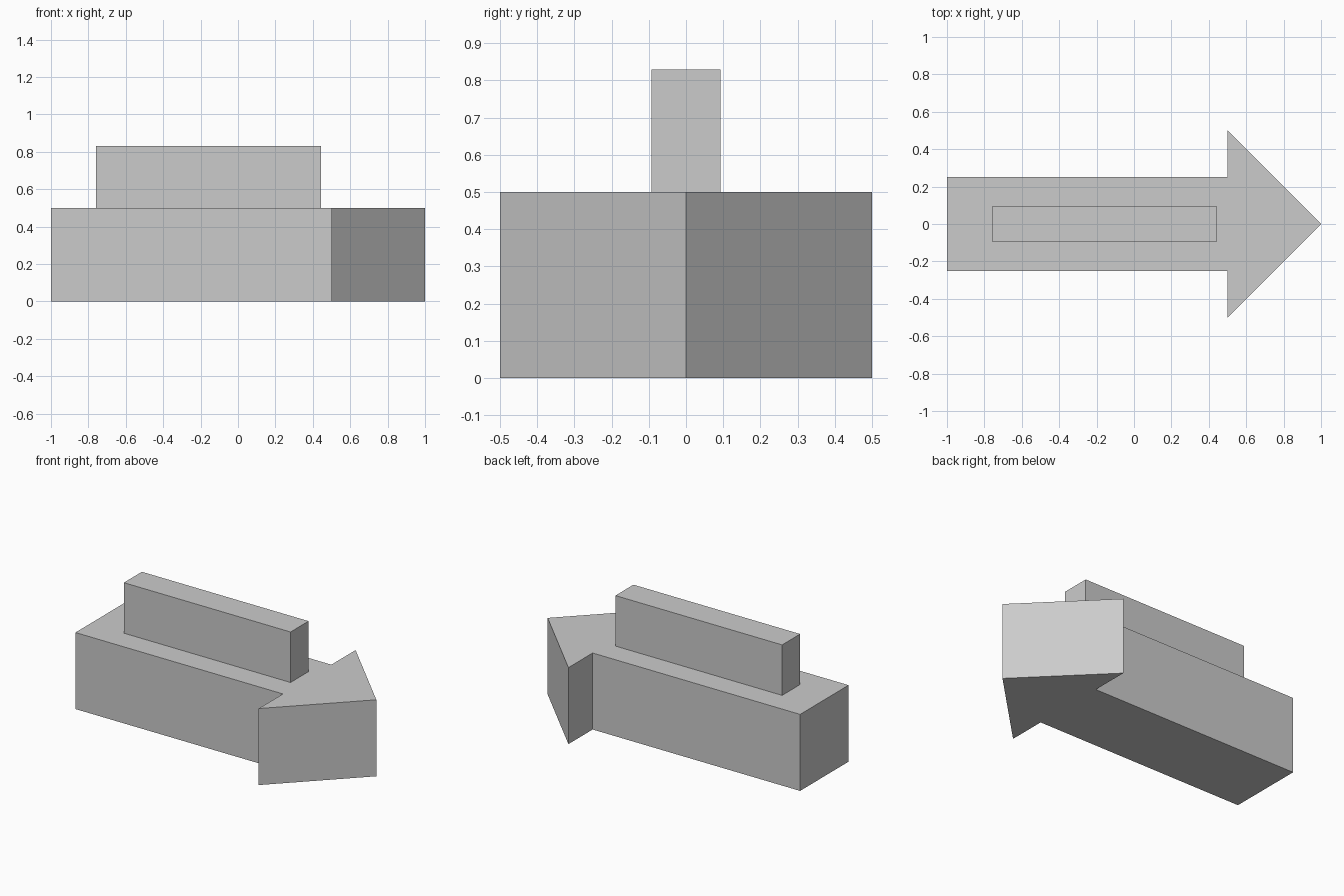
import bpy
import bmesh

default = bpy.data.objects.get("Cube")
if default:
    bpy.data.objects.remove(default, do_unlink=True)

# Single plain grey material
GREY = (0.6, 0.6, 0.6, 1.0)
grey = bpy.data.materials.new("plain_grey")
grey.use_nodes = True
grey.diffuse_color = GREY
for node in grey.node_tree.nodes:
    if node.type == 'BSDF_PRINCIPLED':
        node.inputs["Base Color"].default_value = GREY


def extrude_outline(name, outline, bottom, top):
    """Extrude a counter-clockwise xy outline upwards into a solid."""
    bm = bmesh.new()
    base = bm.faces.new([bm.verts.new((x, y, bottom)) for x, y in outline])
    result = bmesh.ops.extrude_face_region(bm, geom=[base], use_keep_orig=True)
    raised = [v for v in result["geom"] if isinstance(v, bmesh.types.BMVert)]
    bmesh.ops.translate(bm, verts=raised, vec=(0, 0, top - bottom))
    bmesh.ops.recalc_face_normals(bm, faces=bm.faces)
    mesh = bpy.data.meshes.new(name)
    bm.to_mesh(mesh)
    bm.free()
    mesh.materials.append(grey)
    obj = bpy.data.objects.new(name, mesh)
    bpy.context.collection.objects.link(obj)
    return obj


# Arrow body: half outline from tail to tip, mirrored across the x axis
half = [(-1, -0.25), (0.5, -0.25), (0.5, -0.5)]
arrow = half + [(1, 0)] + [(x, -y) for x, y in reversed(half)]
extrude_outline("arrow_body", arrow, 0, 0.5)

# Upright block along the shaft
back, front, half_width = -0.76, 0.445, 0.093
block = [(back, -half_width), (front, -half_width),
         (front, half_width), (back, half_width)]
extrude_outline("top_block", block, 0.5, 0.83)
